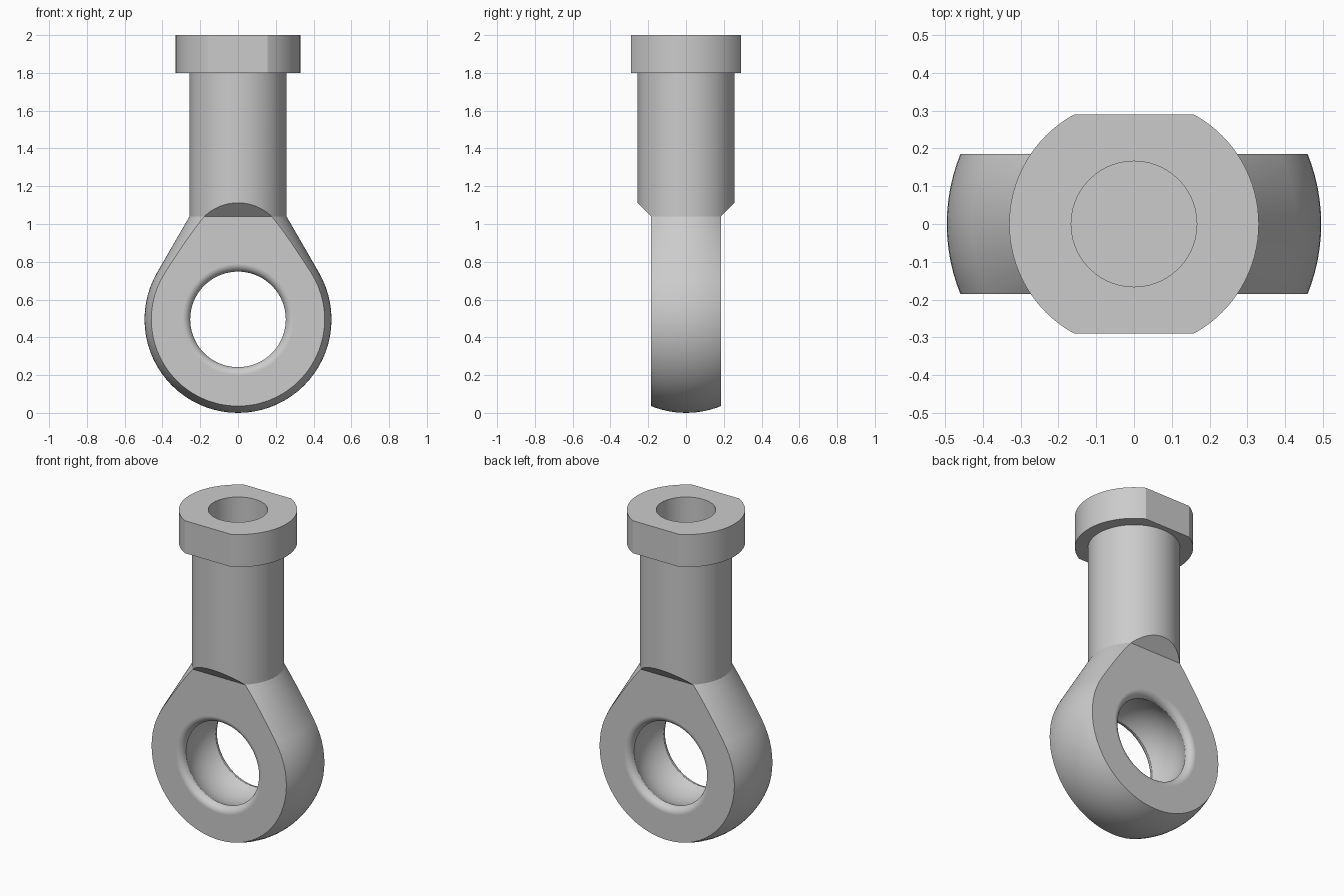
import bpy, bmesh
from math import sin, cos, pi, radians, sqrt

if "Cube" in bpy.data.objects:
    bpy.data.objects.remove(bpy.data.objects["Cube"])

EYE_Z, EYE_R = 0.495, 0.495


def make_object(name, bm):
    bmesh.ops.recalc_face_normals(bm, faces=bm.faces)
    mesh = bpy.data.meshes.new(name)
    bm.to_mesh(mesh)
    bm.free()
    ob = bpy.data.objects.new(name, mesh)
    bpy.context.collection.objects.link(ob)
    return ob


def lathe(name, profile, steps=96):
    """Revolve an (r, z) profile around z into a closed solid."""
    bm = bmesh.new()
    verts = [bm.verts.new((r, 0, z)) for r, z in profile]
    edges = [bm.edges.new(pair) for pair in zip(verts, verts[1:])]
    bmesh.ops.spin(bm, geom=verts + edges, cent=(0, 0, 0), axis=(0, 0, 1),
                   angle=2 * pi, steps=steps)
    bmesh.ops.remove_doubles(bm, verts=bm.verts, dist=1e-5)
    return make_object(name, bm)


def boolean(target, cutter, operation):
    cutter.hide_render = True
    mod = target.modifiers.new(operation, 'BOOLEAN')
    mod.operation = operation
    mod.solver = 'EXACT'
    mod.object = cutter
    bpy.context.view_layer.objects.active = target
    bpy.ops.object.modifier_apply(modifier=mod.name)
    bpy.data.objects.remove(cutter)


# Ball, tapered neck, shank, collar and blind bore as one turned solid
ball = [(EYE_R * cos(radians(a)), EYE_Z + EYE_R * sin(radians(a)))
        for a in range(-85, 31, 5)]
rod_end = lathe("rod_end", [(0, 0)] + ball + [
    (0.257, 1.04), (0.257, 1.8), (0.33, 1.8), (0.33, 2.0),
    (0.166, 2.0), (0.166, 1.15), (0, 1.15)])

# Slab outline: flat eye faces, sloped shoulders, collar wrench flats
half = [(0.185, -0.1), (0.185, 1.04), (0.29, 1.145), (0.29, 2.1)]
outline = half + [(-y, z) for y, z in reversed(half)]
bm = bmesh.new()
face = bm.faces.new([bm.verts.new((-1, y, z)) for y, z in outline])
ext = bmesh.ops.extrude_face_region(bm, geom=[face])
bmesh.ops.translate(bm, vec=(2, 0, 0),
                    verts=[v for v in ext["geom"] if isinstance(v, bmesh.types.BMVert)])
boolean(rod_end, make_object("slab_cutter", bm), 'INTERSECT')

# Eye hole: rounded lips with a slightly hollow race between them
LIP, HOLE_R, HALF_T = 0.042, 0.253, 0.185
lip_h = HALF_T - LIP
race_r = sqrt(HOLE_R ** 2 + lip_h ** 2)
lip = [(HOLE_R + LIP - LIP * cos(t), lip_h + LIP * sin(t))
       for t in [i * pi / 12 for i in range(6, -1, -1)]]
race = [(sqrt(race_r ** 2 - h * h), h)
        for h in [lip_h * (1 - i / 5) for i in range(1, 10)]]
top = [(0, 0.25), (HOLE_R + LIP, 0.25)] + lip
eye = lathe("eye_cutter", top + race + [(r, -h) for r, h in reversed(top)], 72)
eye.rotation_euler.x = pi / 2
eye.location.z = EYE_Z
bpy.context.view_layer.update()
boolean(rod_end, eye, 'DIFFERENCE')

# Smooth curved surfaces, crisp machined edges
bpy.ops.object.select_all(action='DESELECT')
rod_end.select_set(True)
bpy.context.view_layer.objects.active = rod_end
bpy.ops.object.shade_smooth_by_angle(angle=radians(27))
weighted = rod_end.modifiers.new("weighted", 'WEIGHTED_NORMAL')
weighted.keep_sharp = True
